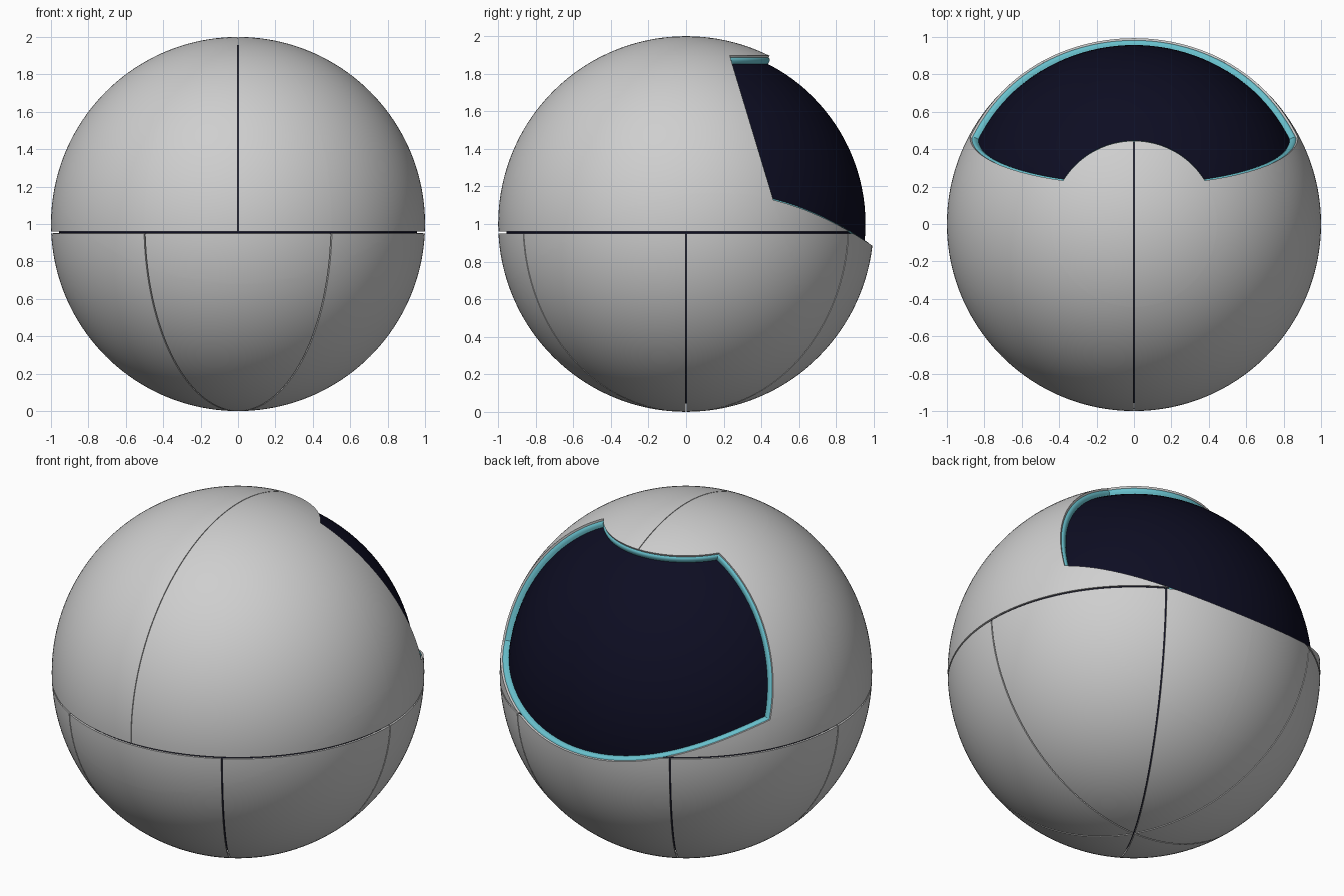
import bpy, bmesh, math
from mathutils import Vector

cube = bpy.data.objects.get("Cube")
if cube:
    bpy.data.objects.remove(cube, do_unlink=True)

CENTRE = Vector((0, 0, 1))
SEAM_Z, TOP_Z = -0.045, 0.896        # equator seam and window top, from the centre
SIDE_Y, SIDE_SLOPE = 0.503, -0.302   # leaning window sides
CORNER_Y, CORNER_Z, END_Y = 0.465, 0.128, 0.9933


def material(name, rgb, rough):
    m = bpy.data.materials.new(name)
    m.use_nodes = True
    m.diffuse_color = (*rgb, 1)
    bsdf = m.node_tree.nodes["Principled BSDF"]
    bsdf.inputs["Base Color"].default_value = (*rgb, 1)
    bsdf.inputs["Roughness"].default_value = rough
    return m


grey = material("shell grey", (0.62, 0.62, 0.62), 0.5)
navy = material("dark navy", (0.004, 0.004, 0.016), 0.4)
cyan = material("rim cyan", (0.14, 0.53, 0.61), 0.5)


def finish(bm, name, mat, thickness=0):
    mesh = bpy.data.meshes.new(name)
    bm.to_mesh(mesh)
    bm.free()
    mesh.materials.append(mat)
    ob = bpy.data.objects.new(name, mesh)
    ob.location = CENTRE
    bpy.context.collection.objects.link(ob)
    bpy.ops.object.select_all(action='DESELECT')
    ob.select_set(True)
    bpy.context.view_layer.objects.active = ob
    if thickness:
        mod = ob.modifiers.new("Thickness", 'SOLIDIFY')
        mod.thickness = thickness
        mod.offset = -1
        bpy.ops.object.modifier_apply(modifier=mod.name)
    bpy.ops.object.shade_smooth_by_angle(angle=math.radians(40))
    return ob


def lower_edge(y):
    t = y - CORNER_Y
    return CORNER_Z - 0.25 * t - 0.4 * t * t


def side_edge(z):
    return SIDE_Y + SIDE_SLOPE * z


def in_window(p):
    return p.z < TOP_Z and p.y > side_edge(p.z) and p.y > 0 and p.z > lower_edge(p.y)


# Outer shell: sphere scored along the seams and the window outline
bm = bmesh.new()
bmesh.ops.create_uvsphere(bm, u_segments=192, v_segments=96, radius=1)


def cut(point, normal):
    bmesh.ops.bisect_plane(bm, geom=bm.verts[:] + bm.edges[:] + bm.faces[:],
                           dist=1e-5, plane_co=point, plane_no=normal)


EQUATOR_W, PANEL_W, CROWN_W = 0.005, 0.0035, 0.002
panels = [Vector((-math.sin(a), math.cos(a), 0))
          for a in (0, math.pi / 3, 2 * math.pi / 3)]
for s in (-1, 1):
    cut((0, 0, SEAM_Z + s * EQUATOR_W), (0, 0, 1))
    cut((s * CROWN_W, 0, 0), (1, 0, 0))
    for n in panels:
        cut(n * s * PANEL_W, n)
cut((0, 0, TOP_Z), (0, 0, 1))
cut((0, SIDE_Y, 0), (0, 1, -SIDE_SLOPE))

# The curved lower window edge is straightened, cut, then restored
for v in bm.verts:
    v.co.z -= lower_edge(v.co.y)
cut((0, 0, 0), (0, 0, 1))
for v in bm.verts:
    v.co.z += lower_edge(v.co.y)
    v.co.normalize()


def in_seam(p):
    if abs(p.z - SEAM_Z) < EQUATOR_W:
        return True
    if p.z > SEAM_Z:
        return abs(p.x) < CROWN_W
    return any(abs(p.dot(n)) < PANEL_W for n in panels)


gone = []
for f in bm.faces:
    c = f.calc_center_median()
    if in_window(c) or in_seam(c):
        gone.append(f)
bmesh.ops.delete(bm, geom=gone, context='FACES')
bmesh.ops.remove_doubles(bm, verts=bm.verts[:], dist=0.0004)
finish(bm, "outer_shell", grey, 0.012)

# Dark inner sphere behind the window
bm = bmesh.new()
bmesh.ops.create_uvsphere(bm, u_segments=128, v_segments=64, radius=0.957)
finish(bm, "inner_core", navy)

# Window outline on the unit sphere: half, then mirrored
N = 40
half = []
top_r = math.sqrt(1 - TOP_Z ** 2)
top_turn = math.acos(side_edge(TOP_Z) / top_r)
for i in range(N):
    a = top_turn * i / N
    half.append(Vector((top_r * math.sin(a), top_r * math.cos(a), TOP_Z)))
for i in range(N):
    z = TOP_Z + (CORNER_Z - TOP_Z) * i / N
    y = side_edge(z)
    half.append(Vector((math.sqrt(1 - y * y - z * z), y, z)))
for i in range(N + 1):
    y = CORNER_Y + (END_Y - CORNER_Y) * math.sin(math.pi / 2 * i / N)
    z = lower_edge(y)
    x = 0 if i == N else math.sqrt(max(0, 1 - y * y - z * z))
    half.append(Vector((x, y, z)).normalized())
path = half + [Vector((-p.x, p.y, p.z)) for p in half[-2:0:-1]]

# Rounded rim lining the window: (inset, radius) profile swept round the outline
profile = [(-0.002, 0.989), (0.006, 0.987), (0.012, 0.98), (0.014, 0.97), (0.012, 0.95)]
bm = bmesh.new()
rings = []
for i, p in enumerate(path):
    before = (p - path[i - 1]).normalized()
    after = (path[(i + 1) % len(path)] - p).normalized()
    tangent = (before + after).normalized()
    mitre = 1 / max(0.5, tangent.dot(after))
    inward = tangent.cross(p).normalized()
    if inward.dot(Vector((0, 0.8, 0.5)) - p) < 0:
        inward = -inward
    rings.append([bm.verts.new((p + inward * a * mitre).normalized() * r)
                  for a, r in profile])
for i, ring in enumerate(rings):
    nxt = rings[(i + 1) % len(rings)]
    for k in range(len(profile) - 1):
        bm.faces.new((ring[k], nxt[k], nxt[k + 1], ring[k + 1]))
bmesh.ops.recalc_face_normals(bm, faces=bm.faces[:])
# The lining must face into the opening
face = bm.faces[:][1]
if face.normal.dot(face.calc_center_median()) < 0:
    bmesh.ops.reverse_faces(bm, faces=bm.faces[:])
finish(bm, "window_rim", cyan)
